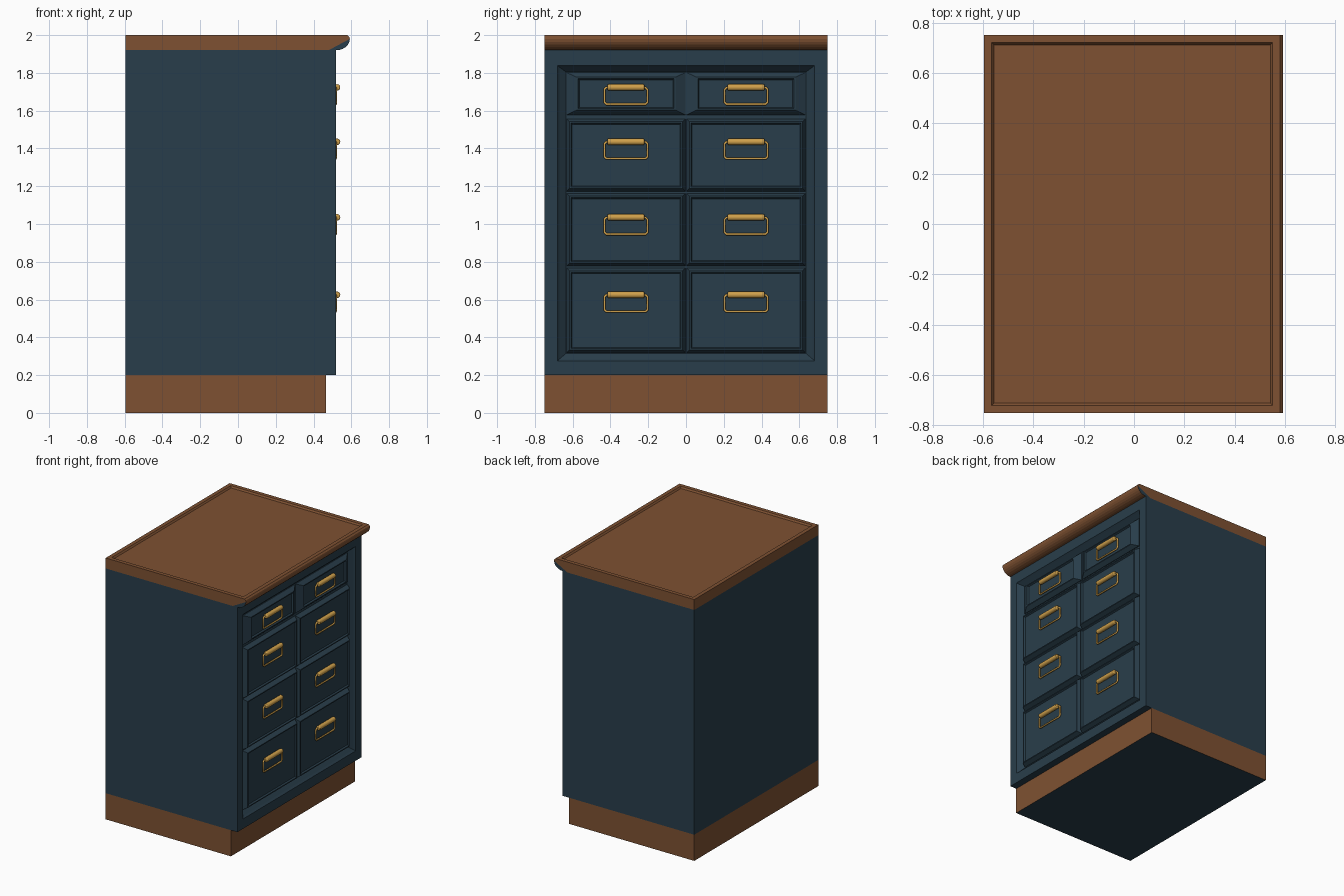
import bpy, bmesh, math

if "Cube" in bpy.data.objects:
    bpy.data.objects.remove(bpy.data.objects["Cube"])


def material(name, color):
    m = bpy.data.materials.new(name)
    m.diffuse_color = (*color, 1)
    m.use_nodes = True
    m.node_tree.nodes["Principled BSDF"].inputs["Base Color"].default_value = m.diffuse_color
    return m


BLUE = material("blue_paint", (0.022, 0.048, 0.07))
WOOD = material("brown_wood", (0.21, 0.083, 0.032))
BRASS = material("brass", (0.62, 0.35, 0.07))


def finish(name, bm, *mats):
    bmesh.ops.recalc_face_normals(bm, faces=bm.faces)
    me = bpy.data.meshes.new(name)
    bm.to_mesh(me)
    bm.free()
    for m in mats:
        me.materials.append(m)
    ob = bpy.data.objects.new(name, me)
    bpy.context.collection.objects.link(ob)
    return ob


def stepped(name, rings, mat):
    """Closed solid through rectangles (x, y0, y1, z0, z1) facing +x."""
    bm = bmesh.new()
    loops = [[bm.verts.new((x, y, z)) for y, z in ((a, c), (b, c), (b, d), (a, d))]
             for x, a, b, c, d in rings]
    for p, q in zip(loops, loops[1:]):
        for i in range(4):
            j = (i + 1) % 4
            bm.faces.new((p[i], p[j], q[j], q[i]))
    bm.faces.new(loops[0])
    bm.faces.new(loops[-1])
    return finish(name, bm, mat)


def prism(profile, half=0.75):
    """Extrude an (x, z) profile along y."""
    bm = bmesh.new()
    a, b = [[bm.verts.new((x, y, z)) for x, z in profile] for y in (-half, half)]
    n = len(profile)
    for i in range(n):
        j = (i + 1) % n
        bm.faces.new((a[i], a[j], b[j], b[i]))
    bm.faces.new(a)
    bm.faces.new(b)
    bmesh.ops.recalc_face_normals(bm, faces=bm.faces)
    return bm


# plinth, blue underneath
bm = prism([(-0.595, 0), (0.465, 0), (0.465, 0.2), (-0.595, 0.2)])
for f in bm.faces:
    f.material_index = int(f.normal.z < -0.5)
finish("plinth", bm, WOOD, BLUE)

# carcass with a moulded opening on the drawer side
stepped("carcass", [
    (-0.595, -0.75, 0.75, 0.2, 1.92),
    (0.52, -0.75, 0.75, 0.2, 1.92),
    (0.52, -0.68, 0.68, 0.275, 1.84),
    (0.508, -0.67, 0.67, 0.285, 1.83),
    (0.48, -0.635, 0.635, 0.315, 1.805)], BLUE)

# worktop with shallow recessed panel
bm = prism([(-0.595, 1.92), (0.48, 1.92), (0.592, 1.98), (0.59, 1.99), (0.58, 2.0), (-0.595, 2.0)])
top = max(bm.faces, key=lambda f: f.calc_center_median().z)
bmesh.ops.inset_region(bm, faces=[top], thickness=0.042)
bmesh.ops.inset_region(bm, faces=[top], thickness=0.013, depth=-0.012)
finish("worktop", bm, WOOD)

# rounded lip moulding below the worktop edge, with painted ends
arc = [(0.52 + 0.072 * math.sin(t), 1.98 - 0.06 * math.cos(t))
       for t in (math.pi / 2 * i / 6 for i in range(7))]
bm = prism([(0.48, 1.92)] + arc)
for f in bm.faces:
    f.material_index = int(abs(f.normal.y) > 0.5)
finish("worktop_lip", bm, WOOD, BLUE)


def drawer(name, s, z0, z1, iy, iz):
    """Raised drawer front with a bevelled border and sunken panel."""
    def ring(x, dy, dz):
        a, b = sorted((s * dy, s * (0.635 - dy)))
        return (x, a, b, z0 + dz, z1 - dz)
    stepped(name, [
        ring(0.47, 0.003, 0.003),
        ring(0.485, 0.003, 0.003),
        ring(0.514, iy, iz),
        ring(0.514, iy + 0.008, iz + 0.008),
        ring(0.503, iy + 0.014, iz + 0.014)], BLUE)


def handle(name, y, z):
    """Wire loop hanging from a thick rounded grip; z is the loop bottom."""
    cu = bpy.data.curves.new(name + "_loop", 'CURVE')
    cu.dimensions = '3D'
    cu.bevel_depth = 0.007
    cu.bevel_resolution = 1
    sp = cu.splines.new('POLY')
    w, h, c = 0.114, 0.088, 0.01
    pts = [(-w + c, 0), (w - c, 0), (w, c), (w, h - c), (w - c, h), (-w + c, h), (-w, h - c), (-w, c)]
    sp.points.add(len(pts) - 1)
    for p, (a, b) in zip(sp.points, pts):
        p.co = (0.516, y + a, z + 0.006 + b, 1)
    sp.use_cyclic_u = True
    cu.materials.append(BRASS)
    bpy.context.collection.objects.link(bpy.data.objects.new(name + "_loop", cu))

    bpy.ops.mesh.primitive_cylinder_add(vertices=16, radius=0.0175, depth=0.195,
                                        location=(0.524, y, z + 0.095),
                                        rotation=(math.pi / 2, 0, 0))
    ob = bpy.context.object
    ob.name = name + "_grip"
    ob.data.materials.append(BRASS)
    bv = ob.modifiers.new("round_ends", 'BEVEL')
    bv.width = 0.006
    bv.segments = 2
    bpy.ops.object.shade_smooth_by_angle()


# four rows of paired drawers: z0, z1, bevel y, bevel z, handle bottom
rows = [(0.315, 0.77, 0.018, 0.018, 0.53),
        (0.775, 1.165, 0.018, 0.018, 0.94),
        (1.17, 1.56, 0.018, 0.018, 1.34),
        (1.575, 1.805, 0.056, 0.028, 1.628)]
for r, (z0, z1, iy, iz, hz) in enumerate(rows, 1):
    for s, side in ((-1, "left"), (1, "right")):
        drawer(f"drawer_{side}_{r}", s, z0, z1, iy, iz)
        handle(f"handle_{side}_{r}", s * 0.318, hz)
